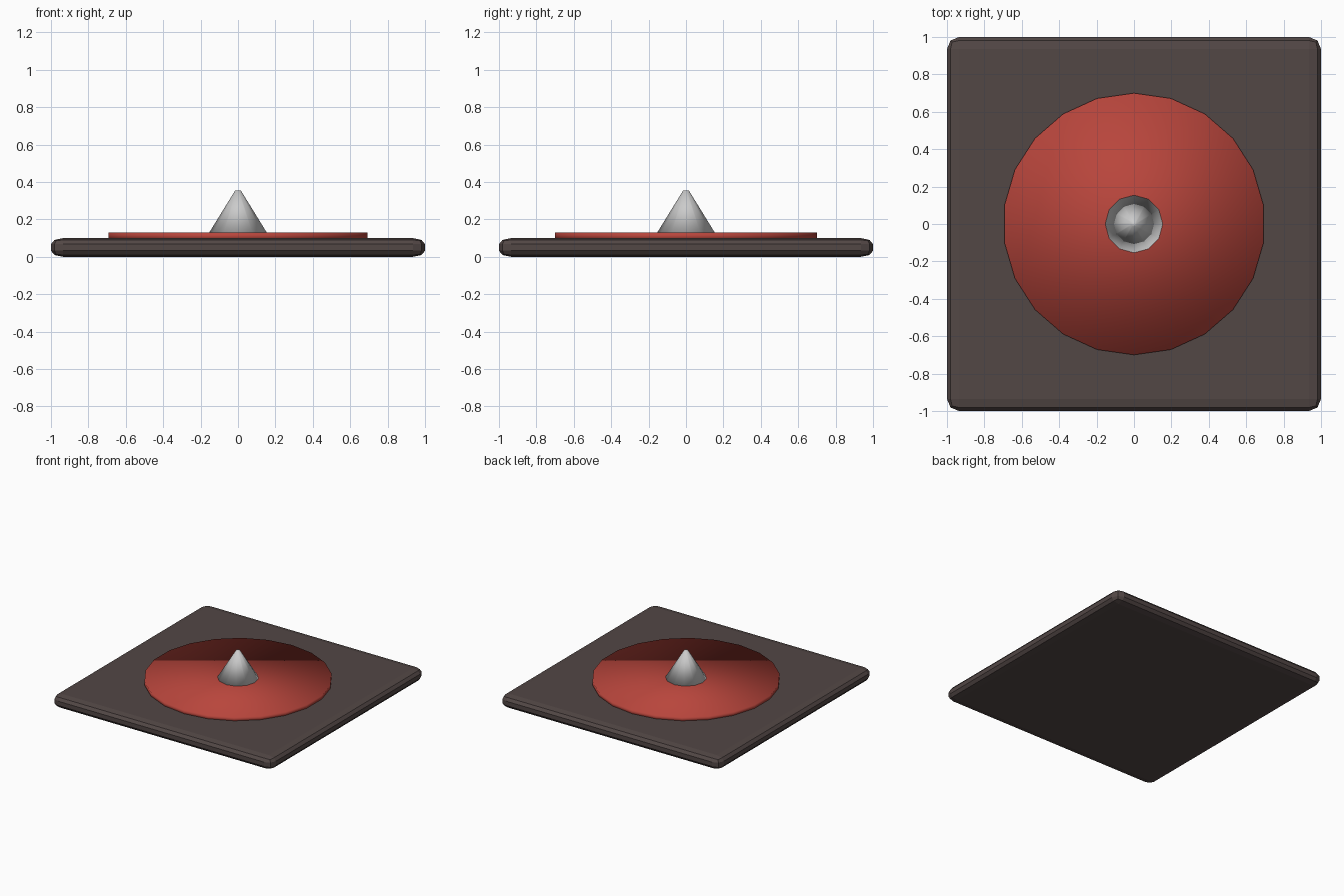
import bpy

if "Cube" in bpy.data.objects:
    bpy.data.objects.remove(bpy.data.objects["Cube"])


def paint(obj, name, rgb):
    mat = bpy.data.materials.new(name)
    mat.diffuse_color = (*rgb, 1)
    mat.use_nodes = True
    mat.node_tree.nodes["Principled BSDF"].inputs["Base Color"].default_value = mat.diffuse_color
    obj.data.materials.append(mat)


def smooth_cone(name, sides, r_bottom, r_top, z0, z1):
    bpy.ops.mesh.primitive_cone_add(vertices=sides, radius1=r_bottom, radius2=r_top,
                                    depth=z1 - z0, location=(0, 0, (z0 + z1) / 2))
    obj = bpy.context.object
    obj.name = name
    bpy.ops.object.shade_smooth()
    return obj


# Square base plate: bevelled slab, flattened so the rim is shallower than it is wide
bpy.ops.mesh.primitive_cube_add(size=2, location=(0, 0, 0.05))
plate = bpy.context.object
plate.name = "base_plate"
plate.scale = (1, 1, 0.1)
bpy.ops.object.transform_apply(location=False, rotation=False, scale=True)
bevel = plate.modifiers.new("rounded_rim", 'BEVEL')
bevel.width = 0.065
bevel.segments = 2
bpy.ops.object.modifier_apply(modifier=bevel.name)
plate.scale.z = 0.5
bpy.ops.object.transform_apply(location=False, rotation=False, scale=True)
paint(plate, "dark_brown", (0.085, 0.063, 0.06))

# Red pressure disc
disc = smooth_cone("pressure_disc", 22, 0.70, 0.70, 0.09, 0.13)
paint(disc, "red", (0.48, 0.06, 0.045))

# Grey centre spike with a blunt tip
smooth_cone("centre_spike", 12, 0.155, 0.015, 0.128, 0.355)
